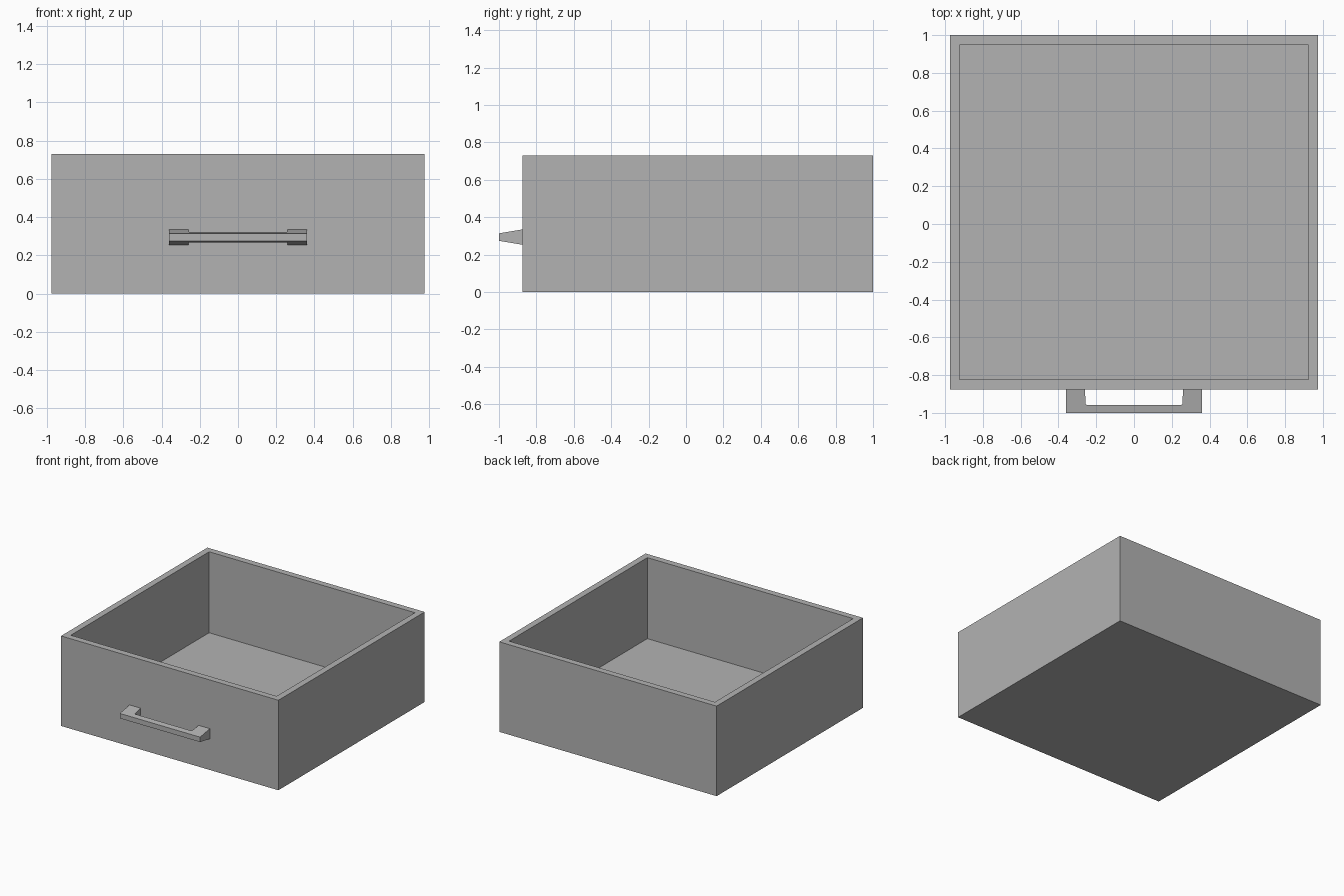
import bpy
import bmesh

if "Cube" in bpy.data.objects:
    bpy.data.objects.remove(bpy.data.objects["Cube"], do_unlink=True)

# One plain grey for the whole drawer
grey = bpy.data.materials.new("plain grey")
grey.use_nodes = True
colour = (0.45, 0.45, 0.45, 1)
grey.diffuse_color = colour
grey.node_tree.nodes["Principled BSDF"].inputs["Base Color"].default_value = colour

WIDTH, HEIGHT = 1.95, 0.73
FRONT, BACK = -0.875, 1.0
WALL = 0.073


def finish(name, bm):
    bmesh.ops.recalc_face_normals(bm, faces=bm.faces)
    mesh = bpy.data.meshes.new(name)
    bm.to_mesh(mesh)
    bm.free()
    mesh.materials.append(grey)
    obj = bpy.data.objects.new(name, mesh)
    bpy.context.scene.collection.objects.link(obj)
    return obj


# Drawer box: inset the top face for the rim, then sink it to the floor
bm = bmesh.new()
bmesh.ops.create_cube(bm, size=1)
bmesh.ops.scale(bm, verts=bm.verts, vec=(WIDTH, BACK - FRONT, HEIGHT))
bmesh.ops.translate(bm, verts=bm.verts, vec=(0, (FRONT + BACK) / 2, HEIGHT / 2))
top = max(bm.faces, key=lambda f: f.calc_center_median().z)
bmesh.ops.inset_region(bm, faces=[top], thickness=WALL)
well = bmesh.ops.extrude_discrete_faces(bm, faces=[top])["faces"][0]
for v in well.verts:
    v.co.z = WALL
finish("drawer_box", bm)

# Handle: a U outline seen from above, mirrored across x
TIP, CENTRE = -1.0, 0.294
half = [(0.36, TIP), (0.36, FRONT), (0.26, FRONT), (0.256, -0.952), (0.25, -0.958)]
outline = half + [(-x, y) for x, y in reversed(half)]

# Its thickness tapers from the drawer front to the tip
bm = bmesh.new()
rings = []
for side in (-1, 1):
    ring = []
    for x, y in outline:
        t = (y - TIP) / (FRONT - TIP)
        ring.append(bm.verts.new((x, y, CENTRE + side * (0.02 + 0.021 * t))))
    rings.append(ring)
    bm.faces.new(ring)
count = len(outline)
for i in range(count):
    j = (i + 1) % count
    bm.faces.new((rings[0][i], rings[0][j], rings[1][j], rings[1][i]))
finish("pull_handle", bm)
